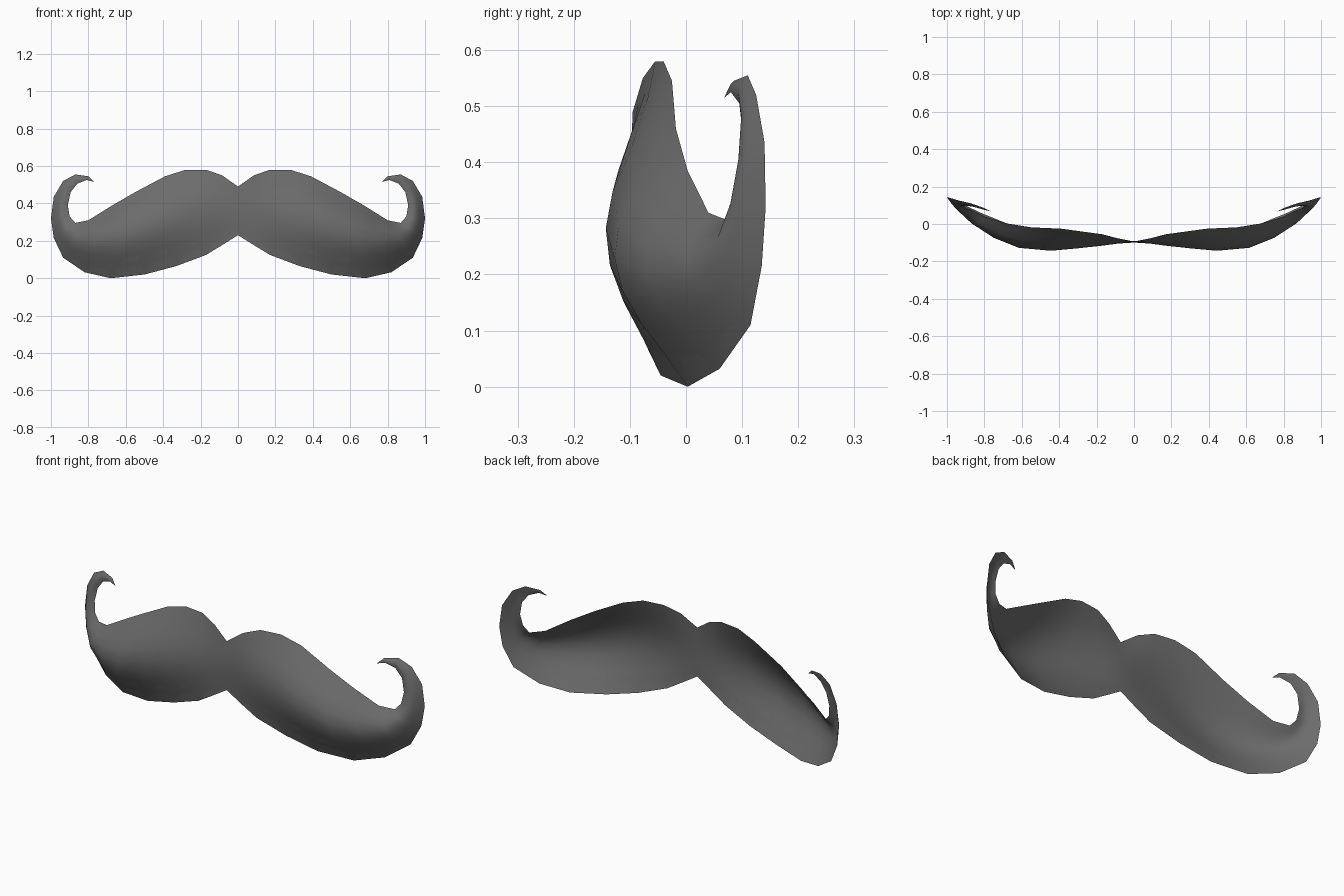
import bpy, bmesh, math
from mathutils import Vector

cube = bpy.data.objects.get("Cube")
if cube:
    bpy.data.objects.remove(cube, do_unlink=True)

# Charcoal hair colour
COLOUR = (0.15, 0.15, 0.15, 1)
hair = bpy.data.materials.new("charcoal_hair")
hair.use_nodes = True
hair.diffuse_color = COLOUR
bsdf = hair.node_tree.nodes["Principled BSDF"]
bsdf.inputs["Base Color"].default_value = COLOUR
bsdf.inputs["Roughness"].default_value = 0.8

# Ribs from the middle to the curl: upper edge xyz, lower edge xyz, forward bulge
RIBS = [
    ((0.00, -.095, .49), (0.00, -.095, .23), .004),
    ((.085, -.077, .55), (.085, -.092, .177), .02),
    ((.17, -.055, .58), (.17, -.087, .125), .045),
    ((.28, -.040, .58), (.33, -.067, .065), .077),
    ((.39, -.025, .545), (.50, -.045, .02), .108),
    ((.55, -.018, .46), (.68, .003, .0), .12),
    ((.68, .003, .385), (.82, .060, .032), .105),
    ((.80, .040, .31), (.935, .115, .11), .075),
    ((.87, .075, .296), (.985, .135, .215), .045),
    ((.90, .085, .33), (1.0, .142, .32), .03),
    ((.91, .095, .39), (.985, .140, .435), .02),
    ((.895, .100, .46), (.935, .125, .52), .012),
    ((.86, .095, .505), (.87, .110, .555), .008),
    ((.81, .080, .525), (.80, .085, .545), .005),
]
TIP = (.768, .068, .515)
STEPS = 8        # spans across each rib
THICK = .008

bm = bmesh.new()


def rib_ring(top, bottom, bulge):
    """Closed ring: down the domed front, back up the hollow rear."""
    top, bottom = Vector(top), Vector(bottom)

    def point(i, depth):
        t = i / STEPS
        return top.lerp(bottom, t) - Vector((0, depth * math.sin(math.pi * t) ** 1.2, 0))

    front = [point(i, bulge) for i in range(STEPS)] + [bottom]
    rear = [point(i, bulge - THICK) for i in range(STEPS - 1, 0, -1)]
    return [bm.verts.new(p) for p in front + rear]


# Skin the ribs and close the curl to a point
rings = [rib_ring(*rib) for rib in RIBS]
count = len(rings[0])
for a, b in zip(rings, rings[1:]):
    for i in range(count):
        j = (i + 1) % count
        bm.faces.new((a[i], a[j], b[j], b[i]))
tip = bm.verts.new(TIP)
for i in range(count):
    bm.faces.new((rings[-1][i], rings[-1][(i + 1) % count], tip))
bmesh.ops.recalc_face_normals(bm, faces=bm.faces)
# Front faces must look towards -y
if sum(f.normal.y * f.calc_area() * f.calc_center_median().y for f in bm.faces) < 0:
    pass
front_face = next(f for f in bm.faces if rings[4][3] in f.verts)
if front_face.normal.y > 0:
    bmesh.ops.reverse_faces(bm, faces=bm.faces)

mesh = bpy.data.meshes.new("moustache")
bm.to_mesh(mesh)
bm.free()
mesh.materials.append(hair)
moustache = bpy.data.objects.new("moustache", mesh)
bpy.context.collection.objects.link(moustache)

# Smooth surfaces with crisp upper and lower edges
for ob in bpy.context.selected_objects:
    ob.select_set(False)
moustache.select_set(True)
bpy.context.view_layer.objects.active = moustache
bpy.ops.object.shade_smooth_by_angle(angle=math.radians(50))

# Other half
mirror = moustache.modifiers.new("mirror_halves", 'MIRROR')
mirror.use_axis[0] = True
mirror.use_clip = True
mirror.merge_threshold = 0.001
